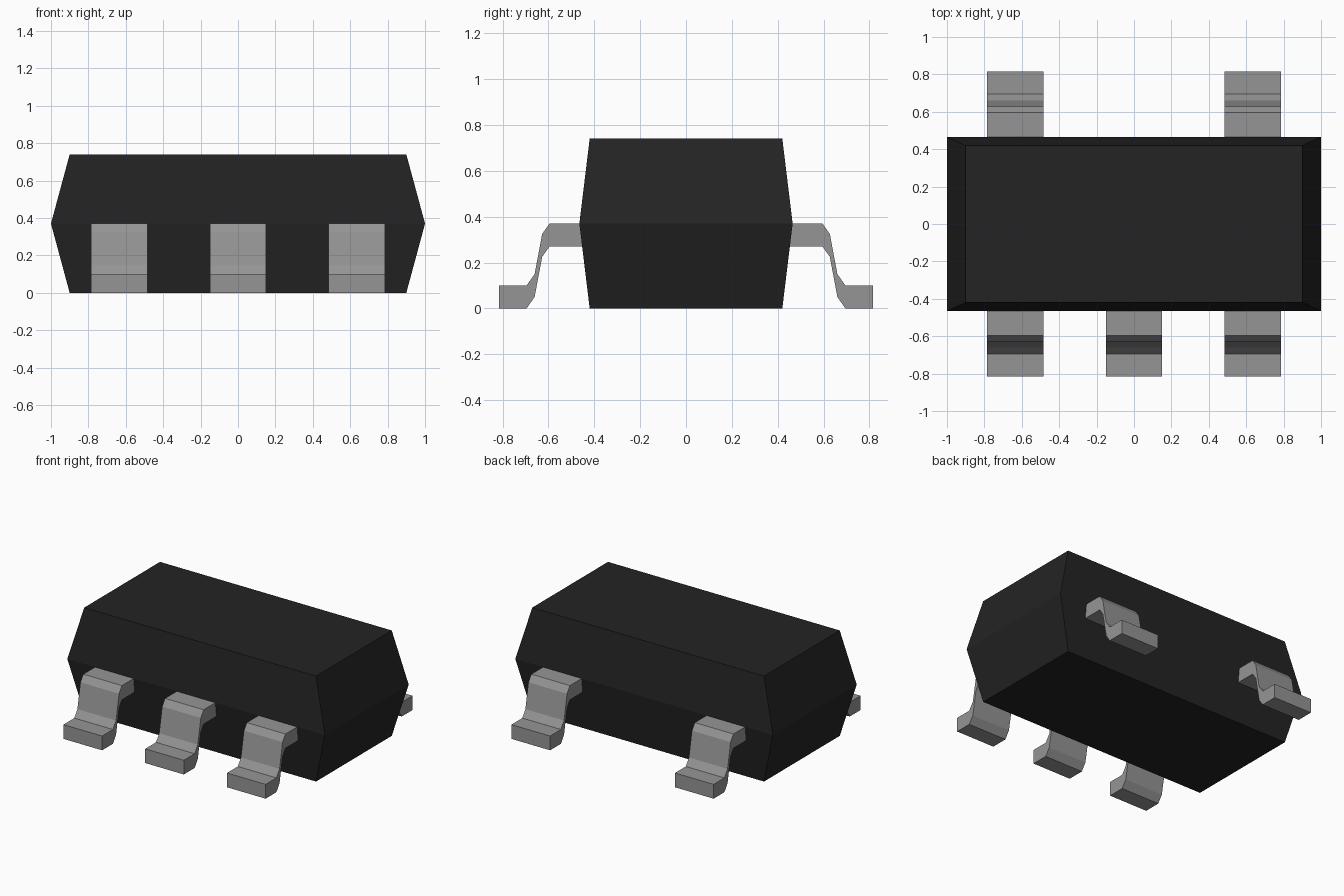
import bpy
import bmesh

if "Cube" in bpy.data.objects:
    bpy.data.objects.remove(bpy.data.objects["Cube"])


def material(name, value):
    mat = bpy.data.materials.new(name)
    mat.diffuse_color = (value, value, value, 1)
    mat.use_nodes = True
    mat.node_tree.nodes["Principled BSDF"].inputs["Base Color"].default_value = mat.diffuse_color
    return mat


def add_object(name, bm, mat):
    bmesh.ops.recalc_face_normals(bm, faces=bm.faces)
    mesh = bpy.data.meshes.new(name)
    bm.to_mesh(mesh)
    bm.free()
    mesh.materials.append(mat)
    obj = bpy.data.objects.new(name, mesh)
    bpy.context.collection.objects.link(obj)
    return obj


black = material("black plastic", 0.017)
metal = material("grey metal", 0.3)

# Body: stacked rectangles, widest at mid height
bm = bmesh.new()
rings = []
for z, hx, hy in [(0, 0.9, 0.42), (0.37, 1.0, 0.465), (0.74, 0.9, 0.42)]:
    rings.append([bm.verts.new((sx * hx, sy * hy, z))
                  for sx, sy in [(-1, -1), (1, -1), (1, 1), (-1, 1)]])
for low, high in zip(rings, rings[1:]):
    for i in range(4):
        j = (i + 1) % 4
        bm.faces.new((low[i], low[j], high[j], high[i]))
bm.faces.new(rings[0][::-1])
bm.faces.new(rings[-1])
add_object("body", bm, black)

# Pins: bent strip of constant height, extruded across its width
PATH = [(0.44, 0.27), (0.595, 0.27), (0.627, 0.225), (0.66, 0.05),
        (0.695, 0.0), (0.815, 0.0)]
THICK, HALF_WIDTH = 0.10, 0.15


def pin(name, x, side):
    bm = bmesh.new()
    outline = PATH + [(y, z + THICK) for y, z in reversed(PATH)]
    face = bm.faces.new([bm.verts.new((x - HALF_WIDTH, side * y, z))
                         for y, z in outline])
    new = bmesh.ops.extrude_face_region(bm, geom=[face])["geom"]
    bmesh.ops.translate(bm, vec=(2 * HALF_WIDTH, 0, 0),
                        verts=[v for v in new if isinstance(v, bmesh.types.BMVert)])
    add_object(name, bm, metal)


for n, x in enumerate((-0.635, 0, 0.635), 1):
    pin(f"front_pin_{n}", x, -1)
for n, x in enumerate((-0.635, 0.635), 1):
    pin(f"back_pin_{n}", x, 1)
